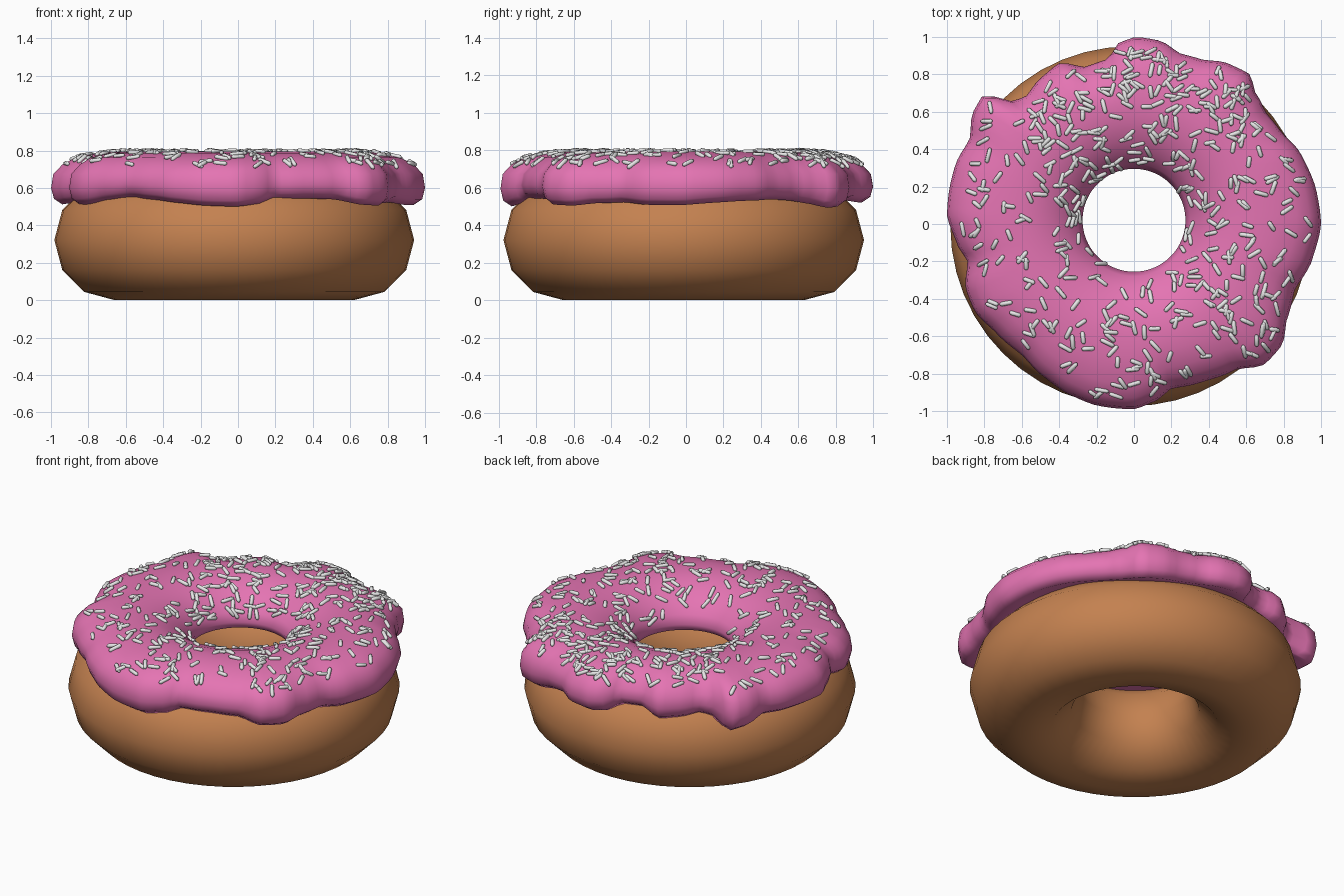
import bpy, bmesh, math, random
from mathutils import Vector

if "Cube" in bpy.data.objects:
    bpy.data.objects.remove(bpy.data.objects["Cube"])

random.seed(7)


def material(name, rgb):
    m = bpy.data.materials.new(name)
    m.diffuse_color = (*rgb, 1)
    m.use_nodes = True
    m.node_tree.nodes["Principled BSDF"].inputs["Base Color"].default_value = m.diffuse_color
    return m


def finish(bm, name, mat, smooth=True):
    bmesh.ops.recalc_face_normals(bm, faces=bm.faces)
    for f in bm.faces:
        f.smooth = smooth
    me = bpy.data.meshes.new(name)
    bm.to_mesh(me)
    bm.free()
    me.materials.append(mat)
    ob = bpy.data.objects.new(name, me)
    bpy.context.collection.objects.link(ob)
    return ob


dough_mat = material("baked dough", (0.55, 0.22, 0.08))
icing_mat = material("pink icing", (0.78, 0.175, 0.45))
sprinkle_mat = material("white sprinkle", (0.8, 0.8, 0.8))


def ring_mesh(rows):
    """Closed torus-like skin from a list of closed cross-sections."""
    bm = bmesh.new()
    vs = [[bm.verts.new(p) for p in row] for row in rows]
    n, m = len(vs), len(vs[0])
    for i in range(n):
        for j in range(m):
            a, b = vs[i], vs[(i + 1) % n]
            bm.faces.new((a[j], b[j], b[(j + 1) % m], a[(j + 1) % m]))
    return bm


# dough: plain torus, 48 x 12
rows = []
for i in range(48):
    a = 2 * math.pi * i / 48
    row = []
    for j in range(12):
        t = 2 * math.pi * j / 12
        r = 0.645 + 0.317 * math.cos(t)
        row.append((-0.02 + r * math.cos(a), -0.012 + r * math.sin(a),
                    0.322 + 0.32 * math.sin(t)))
    rows.append(row)
finish(ring_mesh(rows), "dough", dough_mat)

# icing rim outline seen from above, dripping unevenly
RIM = [(1, 0), (.975, .18), (.89, .38), (.79, .49), (.71, .59), (.65, .7), (.62, .8),
       (.5, .86), (.36, .88), (.25, .91), (.14, .98), (.01, 1), (-.08, .97), (-.14, .88),
       (-.26, .84), (-.4, .86), (-.5, .78), (-.58, .68), (-.67, .65), (-.8, .7),
       (-.86, .6), (-.88, .45), (-.95, .33), (-.985, .2), (-1, .05), (-.95, -.1),
       (-.89, -.2), (-.9, -.35), (-.85, -.47), (-.74, -.58), (-.6, -.7), (-.48, -.82),
       (-.35, -.91), (-.2, -.97), (0, -.99), (.11, -.95), (.2, -.88), (.35, -.85),
       (.54, -.78), (.7, -.75), (.79, -.65), (.82, -.5), (.86, -.35), (.95, -.2)]
POLAR = sorted((math.atan2(y, x) % (2 * math.pi), math.hypot(x, y)) for x, y in RIM)
POLAR.append((2 * math.pi, POLAR[0][1]))


def rim_radius(a):
    a %= 2 * math.pi
    for (a0, r0), (a1, r1) in zip(POLAR, POLAR[1:]):
        if a <= a1:
            t = (a - a0) / (a1 - a0)
            t = 0.5 * t + 0.5 * t * t * (3 - 2 * t)
            return r0 + (r1 - r0) * t
    return r0


def section(a):
    """Icing cross-section at angle a, from the outer lip over the top to the hole."""
    ro = rim_radius(a)
    zb = 0.51 + (1 - ro) * 0.35 + 0.012 * math.sin(5 * a)
    prof = [(0, .64, .56), (1, -.14, zb + .03), (1, -.06, zb), (1, -.015, zb + .03),
            (1, 0, (zb + .69) / 2), (1, -.012, .675), (1, -.06, .725), (.8, .07, .762),
            (.45, .30, .787), (0, .62, .795), (0, .52, .782), (0, .43, .75),
            (0, .36, .705), (0, .30, .645), (0, .275, .59), (0, .29, .55),
            (0, .335, .53), (0, .42, .54)]
    pts = []
    for w, off, z in prof:
        r = w * ro + off
        pts.append(Vector((r * math.cos(a), r * math.sin(a) + .02 * (1 - w), z)))
    return pts


finish(ring_mesh([section(2 * math.pi * i / 144) for i in range(144)]), "icing", icing_mat)


def on_icing(a, t):
    s = section(a)
    i = int(t)
    return s[i].lerp(s[i + 1], t - i)


# sprinkles: little tapered rods scattered over the icing
bm = bmesh.new()
count = 0
while count < 450:
    a, t = random.uniform(0, 2 * math.pi), random.uniform(5.9, 13.3)
    p = on_icing(a, t)
    du = (on_icing(a + .02, t) - on_icing(a - .02, t)).normalized()
    dv = on_icing(a, t + .3) - on_icing(a, t - .3)
    # keep the spread even by area, a little thinner at the front left
    keep = math.hypot(p.x, p.y) * dv.length / 0.09
    if p.x + p.y < -0.3:
        keep *= 0.65
    if random.random() > keep:
        continue
    dv.normalize()
    n = du.cross(dv).normalized()
    if n.z < 0:
        n = -n
    k = random.uniform(0, 2 * math.pi)
    d = (du * math.cos(k) + dv * math.sin(k) + n * random.uniform(-.15, .15)).normalized()
    side = d.cross(n).normalized()
    up = side.cross(d)
    c = p + n * 0.005
    half = random.uniform(.03, .042)
    rings = []
    for pos, rad in ((-1, .006), (-.75, .012), (.75, .012), (1, .006)):
        rings.append([bm.verts.new(c + d * half * pos + rad * (
            side * math.cos(j * math.pi / 3) + up * math.sin(j * math.pi / 3)))
            for j in range(6)])
    for r0, r1 in zip(rings, rings[1:]):
        for j in range(6):
            bm.faces.new((r0[j], r0[(j + 1) % 6], r1[(j + 1) % 6], r1[j]))
    bm.faces.new(rings[0][::-1])
    bm.faces.new(rings[-1])
    count += 1
finish(bm, "sprinkles", sprinkle_mat)
